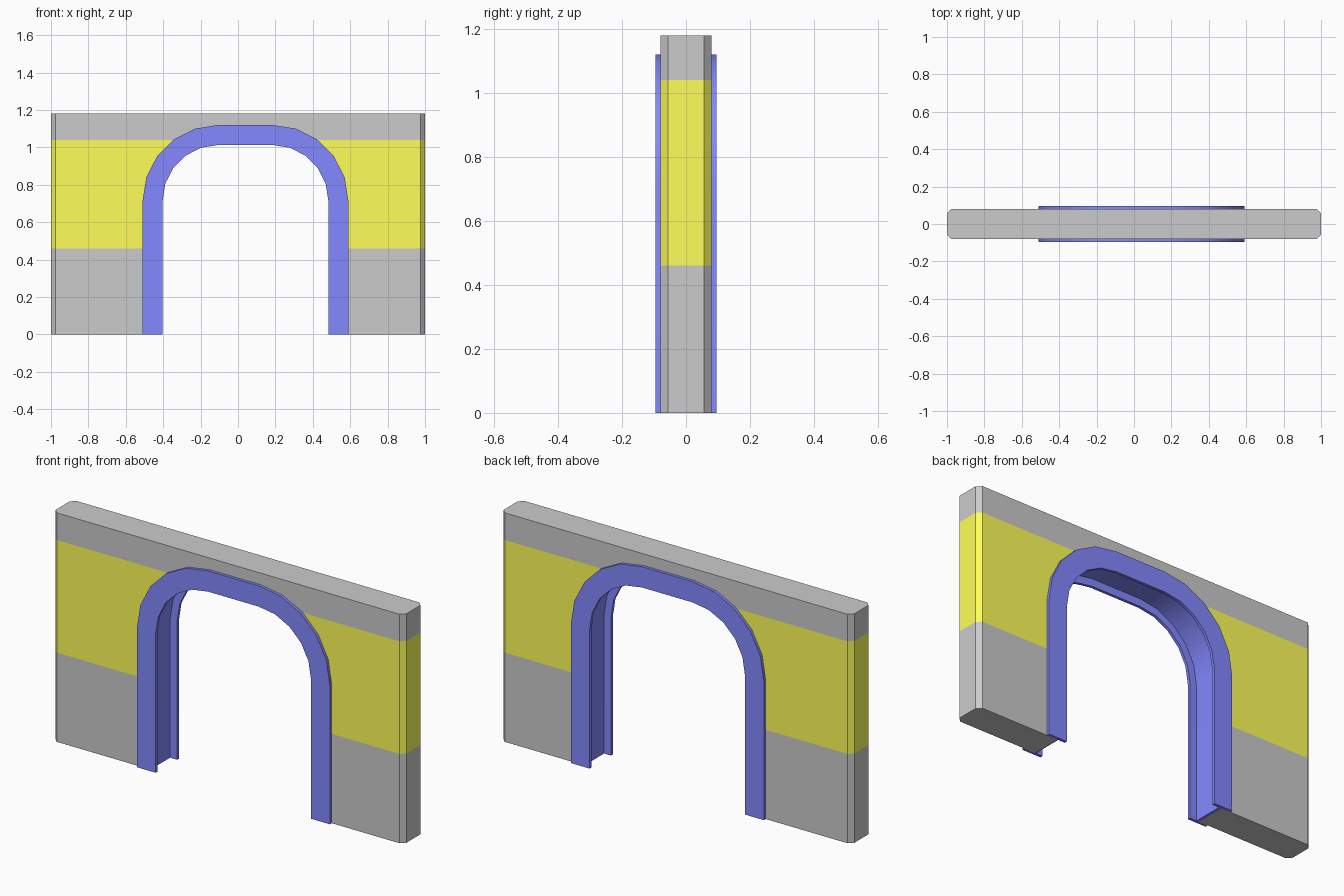
import bpy, bmesh, math
from mathutils import Vector

if "Cube" in bpy.data.objects:
    bpy.data.objects.remove(bpy.data.objects["Cube"])

CX, HALF, SPRING, SEGS = 0.04, 0.145, 0.715, 5   # arch centre, half flat top, spring height


def material(name, rgb):
    m = bpy.data.materials.new(name)
    m.diffuse_color = (*rgb, 1)
    m.use_nodes = True
    m.node_tree.nodes["Principled BSDF"].inputs["Base Color"].default_value = m.diffuse_color
    return m


def arch(r):
    """Arch outline (x, z) at distance r from the corner centres, left foot to right foot."""
    left = [(-HALF - r, 0)]
    for i in range(SEGS + 1):
        a = math.pi / 2 * i / SEGS
        left.append((-HALF - r * math.cos(a), SPRING + r * math.sin(a)))
    pts = left + [(-x, z) for x, z in reversed(left)]
    return [(CX + x, z) for x, z in pts]


def finish(bm, name, mats):
    bmesh.ops.recalc_face_normals(bm, faces=bm.faces)
    me = bpy.data.meshes.new(name)
    bm.to_mesh(me)
    bm.free()
    for m in mats:
        me.materials.append(m)
    ob = bpy.data.objects.new(name, me)
    bpy.context.collection.objects.link(ob)
    return ob


# Wall: outline with doorway, extruded, end corners chamfered
H, T = 1.18, 0.08
bm = bmesh.new()
outline = [(-1, 0)] + arch(0.345) + [(1, 0), (1, H), (-1, H)]
face = bm.faces.new([bm.verts.new((x, -T, z)) for x, z in outline])
ext = bmesh.ops.extrude_face_region(bm, geom=[face])
bmesh.ops.translate(bm, vec=(0, 2 * T, 0),
                    verts=[g for g in ext["geom"] if isinstance(g, bmesh.types.BMVert)])
corners = [e for e in bm.edges
           if all(abs(v.co.x) > 0.999 for v in e.verts)
           and abs(e.verts[0].co.z - e.verts[1].co.z) > 1]
bmesh.ops.bevel(bm, geom=corners, offset=0.023, segments=1, affect='EDGES')

# Painted band: cut the wall at two heights and colour between
bmesh.ops.triangulate(bm, faces=bm.faces[:])
for z in (0.46, 1.04):
    bmesh.ops.bisect_plane(bm, geom=bm.verts[:] + bm.edges[:] + bm.faces[:],
                           plane_co=Vector((0, 0, z)), plane_no=Vector((0, 0, 1)))
for f in bm.faces:
    f.material_index = int(0.46 < f.calc_center_median().z < 1.04)
finish(bm, "wall", [material("wall_grey", (0.8, 0.8, 0.8)),
                    material("band_yellow", (1.0, 1.0, 0.1))])

# Door frame: H-shaped section swept along the arch
half = [(0.298, 0.08), (0.298, 0.095), (0.405, 0.095), (0.405, 0.08), (0.353, 0.08)]
section = half + [(r, -y) for r, y in reversed(half)] + [(0.338, -0.08), (0.338, 0.08)]
bm = bmesh.new()
rails = [[bm.verts.new((x, y, z)) for x, z in arch(r)] for r, y in section]
for a, b in zip(rails, rails[1:] + rails[:1]):
    for i in range(len(a) - 1):
        bm.faces.new((a[i], a[i + 1], b[i + 1], b[i]))
for end in (0, -1):
    bm.faces.new([rail[end] for rail in rails])
frame = finish(bm, "door_frame", [material("frame_blue", (0.23, 0.25, 1.0))])
bpy.context.view_layer.objects.active = frame
frame.select_set(True)
bpy.ops.object.shade_smooth_by_angle(angle=math.radians(30))
